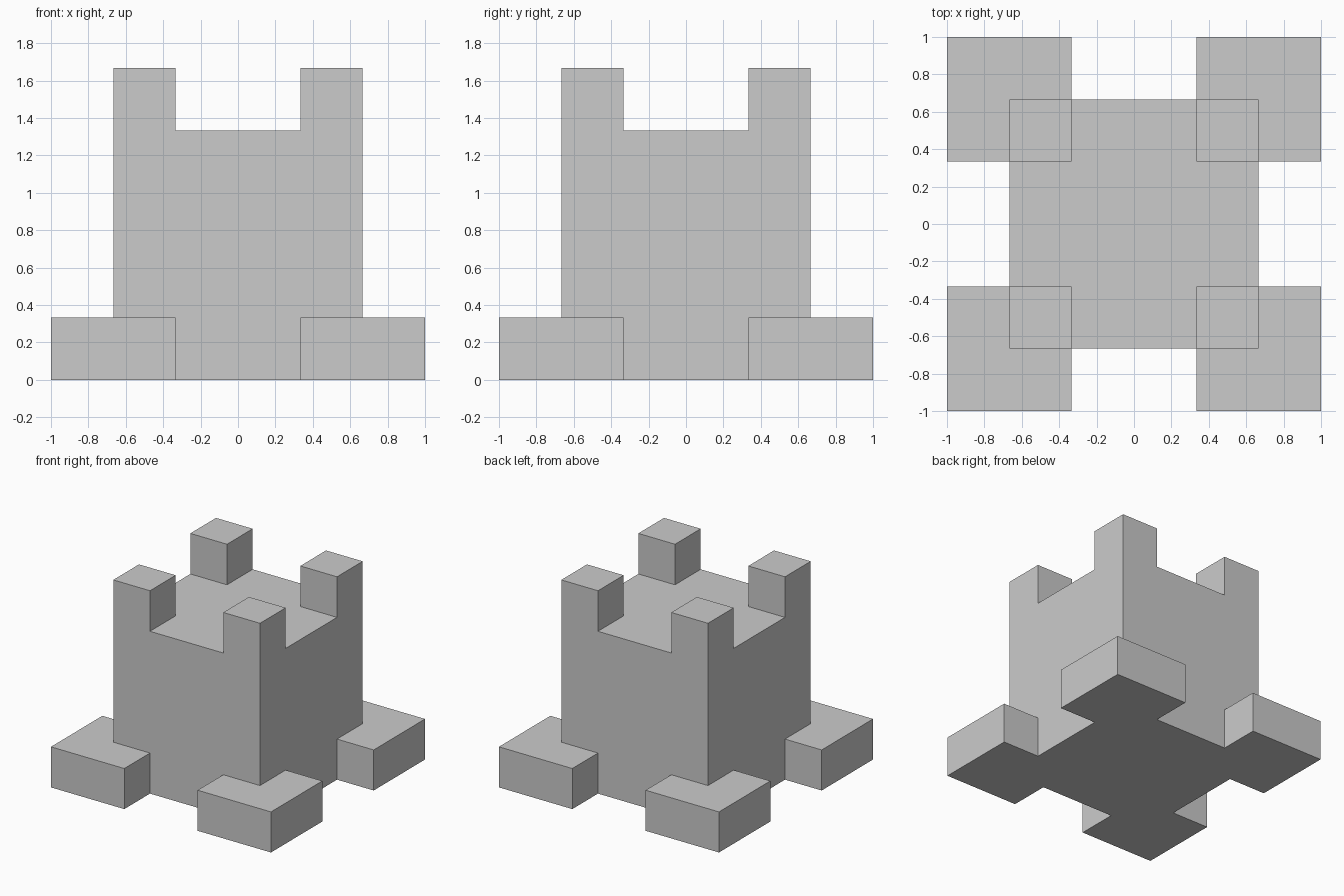
import bpy, bmesh, math
from mathutils import Vector

if "Cube" in bpy.data.objects:
    bpy.data.objects.remove(bpy.data.objects["Cube"])

U = 1 / 3  # module that every dimension is a multiple of


def in_body(c):
    return max(abs(c.x), abs(c.y)) < 2 * U


def in_foot(c):
    return min(abs(c.x), abs(c.y)) > U


def raise_faces(bm, faces, height):
    """Extrude faces straight up and return the new top faces."""
    geom = bmesh.ops.extrude_face_region(bm, geom=faces)["geom"]
    verts = [g for g in geom if isinstance(g, bmesh.types.BMVert)]
    bmesh.ops.translate(bm, verts=verts, vec=Vector((0, 0, height)))
    return [g for g in geom if isinstance(g, bmesh.types.BMFace)]


def pick(faces, test):
    return [f for f in faces if test(f.calc_center_median())]


bm = bmesh.new()

# Footprint: square body plus four corner feet
bmesh.ops.create_grid(bm, x_segments=6, y_segments=6, size=1)
outside = pick(bm.faces, lambda c: not (in_body(c) or in_foot(c)))
bmesh.ops.delete(bm, geom=outside, context='FACES')

# Feet layer, then tower body, then corner battlements
top = raise_faces(bm, bm.faces[:], U)
top = raise_faces(bm, pick(top, in_body), 3 * U)
raise_faces(bm, pick(top, in_foot), U)

# Merge coplanar cells into clean flat faces
bmesh.ops.recalc_face_normals(bm, faces=bm.faces[:])
bmesh.ops.dissolve_limit(bm, angle_limit=math.radians(1),
                         verts=bm.verts[:], edges=bm.edges[:])
bmesh.ops.recalc_face_normals(bm, faces=bm.faces[:])

mesh = bpy.data.meshes.new("castle_tower")
bm.to_mesh(mesh)
bm.free()
bpy.context.collection.objects.link(bpy.data.objects.new("castle_tower", mesh))
